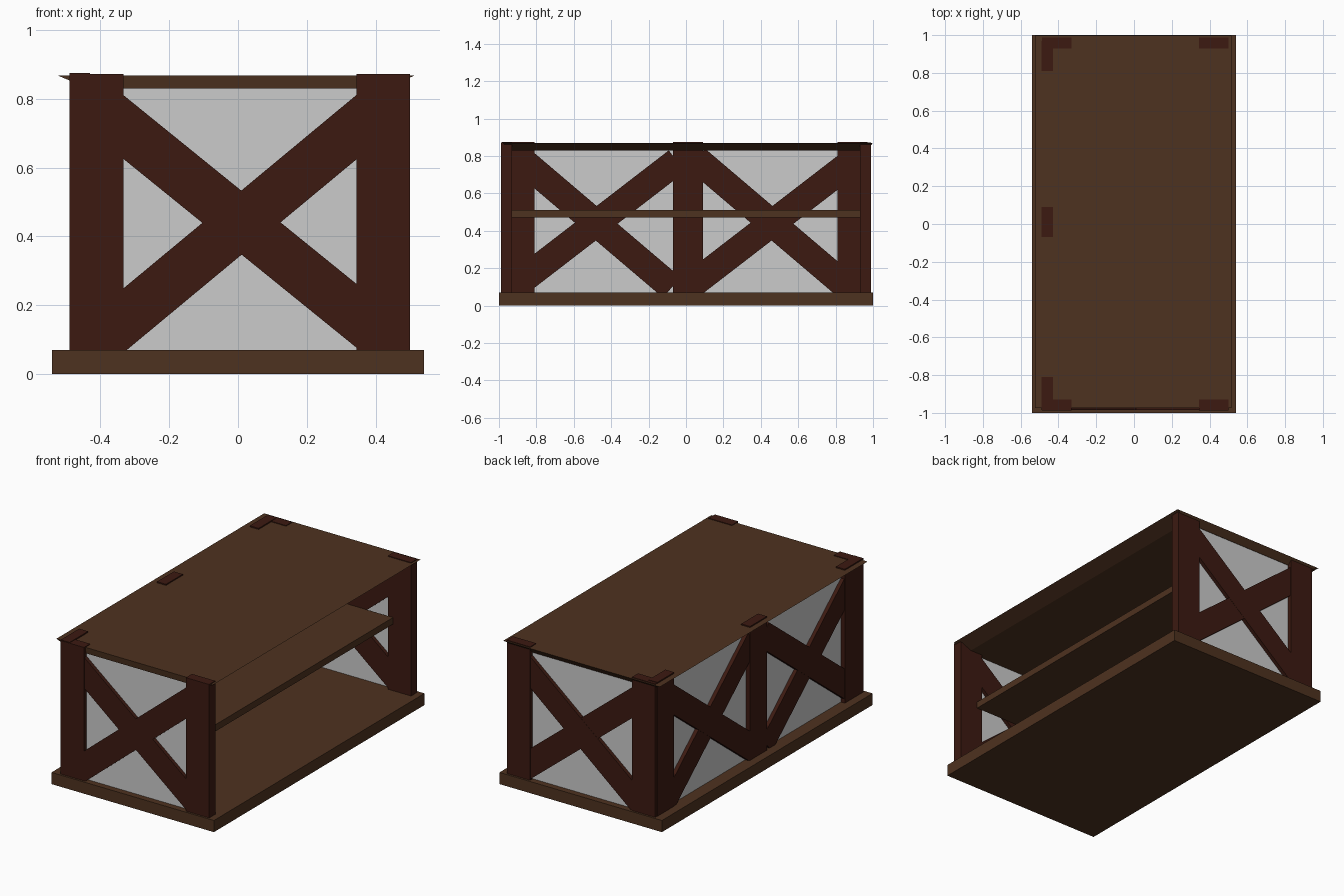
import bpy
from math import cos, sin, atan
from mathutils import Vector

if "Cube" in bpy.data.objects:
    bpy.data.objects.remove(bpy.data.objects["Cube"])


def material(name, rgb):
    m = bpy.data.materials.new(name)
    m.diffuse_color = (*rgb, 1)
    m.use_nodes = True
    m.node_tree.nodes["Principled BSDF"].inputs["Base Color"].default_value = m.diffuse_color
    return m


BROWN = material("brown_wood", (0.076, 0.032, 0.014))
RED = material("dark_red_wood", (0.045, 0.010, 0.0056))


def hexa(name, low, high, mat=None):
    """Solid joining two matching four-point loops."""
    me = bpy.data.meshes.new(name)
    faces = [(3, 2, 1, 0), (4, 5, 6, 7)]
    faces += [(i, (i + 1) % 4, (i + 1) % 4 + 4, i + 4) for i in range(4)]
    me.from_pydata([Vector(p) for p in low + high], [], faces)
    ob = bpy.data.objects.new(name, me)
    bpy.context.collection.objects.link(ob)
    if mat:
        me.materials.append(mat)
    return ob


def rect(x0, x1, y0, y1, z):
    return [(x0, y0, z), (x1, y0, z), (x1, y1, z), (x0, y1, z)]


def box(name, x0, x1, y0, y1, z0, z1, mat=None):
    return hexa(name, rect(x0, x1, y0, y1, z0), rect(x0, x1, y0, y1, z1), mat)


def brace(name, axis, depth, thick, centre, slope, length, width=0.144):
    """Diagonal board in a wall; axis is the wall's horizontal direction."""
    a = atan(slope)
    d, n = (cos(a), sin(a)), (-sin(a), cos(a))
    loop = []
    for s, t in ((-1, -1), (1, -1), (1, 1), (-1, 1)):
        loop.append((centre + s * length / 2 * d[0] + t * width / 2 * n[0],
                     0.44 + s * length / 2 * d[1] + t * width / 2 * n[1]))
    # listing order keeps the normals facing outwards for each wall direction
    ds = (depth - thick / 2, depth + thick / 2)
    if axis == "x":
        return hexa(name, [(u, ds[1], w) for u, w in loop],
                    [(u, ds[0], w) for u, w in loop], RED)
    return hexa(name, [(ds[0], u, w) for u, w in loop],
                [(ds[1], u, w) for u, w in loop], RED)


# base slab, bevel-edged top board and inner shelf
box("base", -0.54, 0.54, -1, 1, 0, 0.07, BROWN)
hexa("top_board", rect(-0.435, 0.425, -0.97, 0.965, 0.83),
     rect(-0.525, 0.515, -0.975, 0.998, 0.868), BROWN)
box("shelf", -0.45, 0.38, -0.93, 0.93, 0.47, 0.51, BROWN)

# front and back walls: posts, crossed braces, thin panel
for name, s in (("front", -1), ("back", 1)):
    y0, y1 = sorted((s * 0.93, s * 0.988))
    box(name + "_left_post", -0.487, -0.332, y0, y1, 0.07, 0.872, RED)
    box(name + "_right_post", 0.345, 0.5, y0, y1, 0.07, 0.872, RED)
    brace(name + "_brace_rising", "x", s * 0.959, 0.054, 0.01, 0.83, 1.0)
    brace(name + "_brace_falling", "x", s * 0.959, 0.052, 0.01, -0.81, 1.0)
    box(name + "_panel", -0.45, 0.45, s * 0.959 - 0.004, s * 0.959 + 0.004,
        0.07, 0.84)

# left wall: three posts, two crossed bays, thin panel
for name, y0, y1 in (("front", -0.985, -0.81), ("middle", -0.07, 0.09),
                     ("back", 0.81, 0.97)):
    box("side_post_" + name, -0.489, -0.43, y0, y1, 0.07, 0.875, RED)
for name, c in (("front", -0.48), ("back", 0.46)):
    brace("side_brace_rising_" + name, "y", -0.459, 0.056, c, 0.77, 1.09)
    brace("side_brace_falling_" + name, "y", -0.459, 0.053, c, -0.85, 1.06)
box("side_panel", -0.463, -0.455, -0.95, 0.95, 0.07, 0.84)
